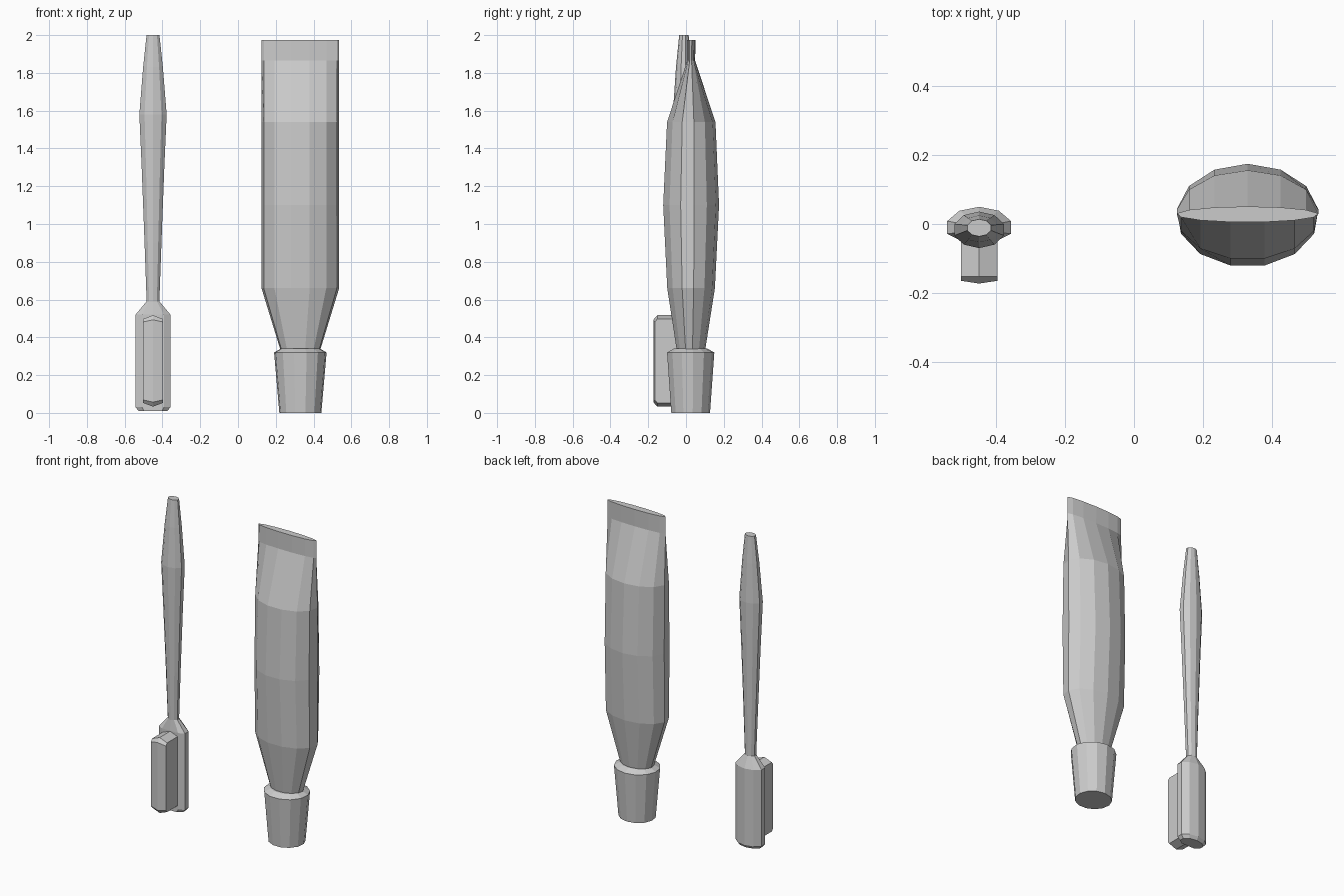
import bpy, bmesh
from math import sin, cos, tau

if "Cube" in bpy.data.objects:
    bpy.data.objects.remove(bpy.data.objects["Cube"])


def loft(name, sides, cx, rings, front_limit=None):
    """Skin elliptical rings (z, rx, ry, centre y), first vertex at the back."""
    bm = bmesh.new()
    loops = []
    for z, rx, ry, cy in rings:
        loop = []
        for i in range(sides):
            a = tau * i / sides
            y = cy + ry * cos(a)
            if front_limit is not None:
                y = max(y, front_limit)
            loop.append(bm.verts.new((cx + rx * sin(a), y, z)))
        loops.append(loop)
    for lo, hi in zip(loops, loops[1:]):
        for i in range(sides):
            j = (i + 1) % sides
            bm.faces.new((lo[i], lo[j], hi[j], hi[i]))
    bm.faces.new(loops[0])
    bm.faces.new(loops[-1])
    return finish(name, bm)


def finish(name, bm):
    bmesh.ops.recalc_face_normals(bm, faces=bm.faces)
    mesh = bpy.data.meshes.new(name)
    bm.to_mesh(mesh)
    bm.free()
    obj = bpy.data.objects.new(name, mesh)
    bpy.context.collection.objects.link(obj)
    return obj


TUBE_X, BRUSH_X = 0.33, -0.45

# Tube body, round at the shoulder and pinched flat at the crimp
loft("tube_body", 13, TUBE_X, [
    (0.33, 0.105, 0.076, 0.025),
    (0.66, 0.207, 0.128, 0.025),
    (1.10, 0.207, 0.150, 0.025),
    (1.54, 0.207, 0.130, 0.026),
    (1.865, 0.207, 0.021, 0.027),
    (1.975, 0.207, 0.023, 0.028)])

# Tapered screw cap with a sloped rim
loft("tube_cap", 13, TUBE_X, [
    (0.0, 0.112, 0.104, 0.023),
    (0.32, 0.140, 0.127, 0.023),
    (0.34, 0.105, 0.090, 0.023)])

# Brush handle
loft("brush_handle", 10, BRUSH_X, [
    (0.58, 0.035, 0.030, -0.012),
    (0.90, 0.047, 0.036, -0.014),
    (1.30, 0.063, 0.046, -0.016),
    (1.58, 0.076, 0.053, -0.017),
    (1.83, 0.055, 0.039, -0.014),
    (2.0, 0.036, 0.025, -0.011)])

# Brush head, flattened on the bristle side
loft("brush_head", 10, BRUSH_X, [
    (0.01, 0.080, 0.047, -0.010),
    (0.03, 0.0975, 0.060, -0.010),
    (0.52, 0.0975, 0.060, -0.010),
    (0.59, 0.036, 0.030, -0.012)], front_limit=-0.046)

# Bristle block: ridged ends with a chamfered, slightly bowed front
bm = bmesh.new()
loops = []
for y, bow, half, ridge in ((-0.03, 0, 0.222, 0.020), (-0.152, 0, 0.222, 0.020),
                            (-0.165, 0.008, 0.206, 0.012)):
    outline = [(-1, -half, 0), (0, -half - ridge, 1), (1, -half, 0),
               (1, half, 0), (0, half + ridge, 1), (-1, half, 0)]
    loops.append([bm.verts.new((BRUSH_X + 0.053 * s, y - bow * c, 0.275 + z))
                  for s, z, c in outline])
for a, b in zip(loops, loops[1:]):
    for i in range(6):
        j = (i + 1) % 6
        bm.faces.new((a[i], a[j], b[j], b[i]))
bm.faces.new(loops[0])
f = loops[-1]
bm.faces.new((f[0], f[1], f[4], f[5]))
bm.faces.new((f[1], f[2], f[3], f[4]))
finish("bristles", bm)
